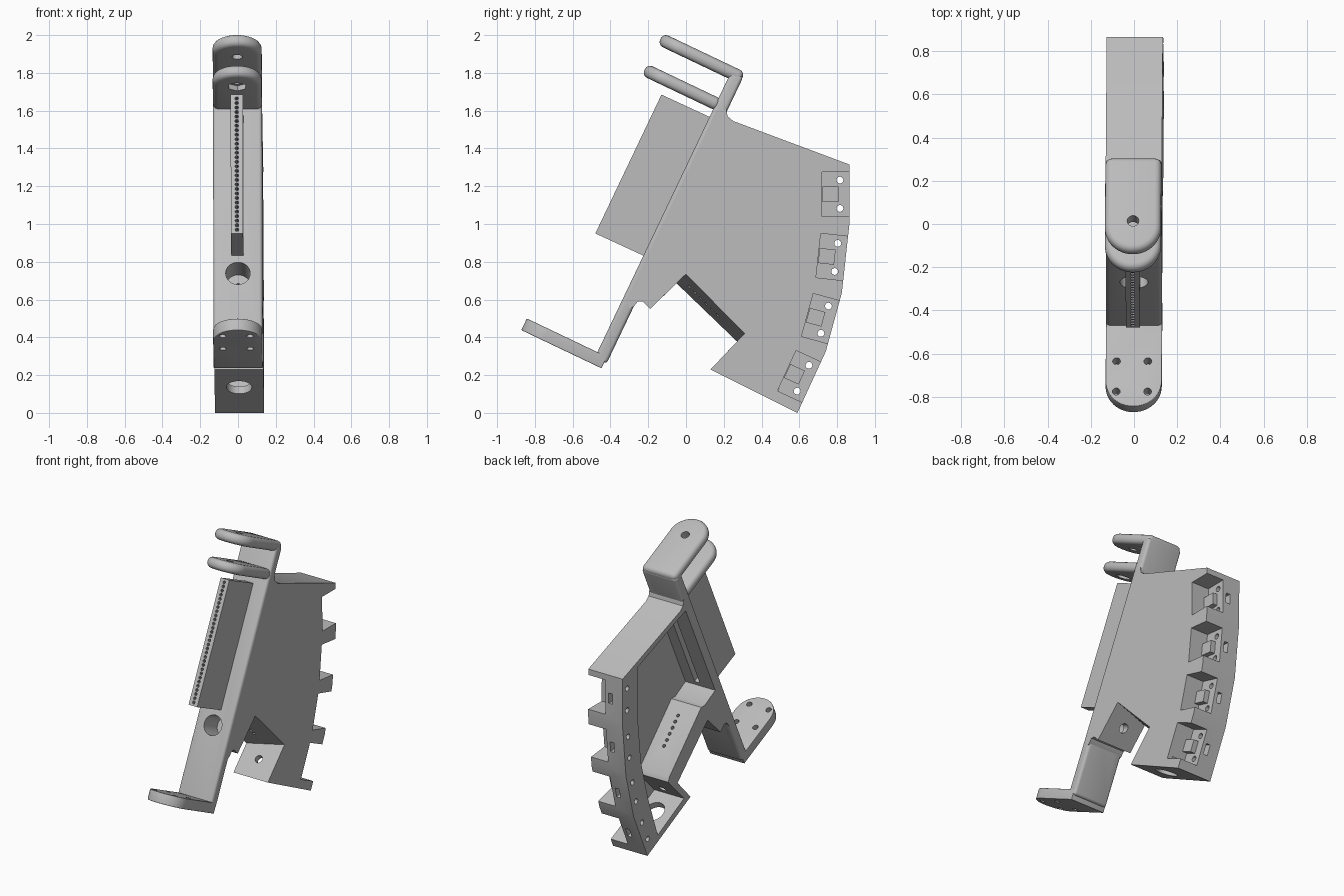
import bpy, bmesh, math
from mathutils import Vector, Matrix

if "Cube" in bpy.data.objects:
    bpy.data.objects.remove(bpy.data.objects["Cube"])

grey = bpy.data.materials.new("light grey")
grey.use_nodes = True
COLOUR = (0.5, 0.5, 0.5, 1)
grey.diffuse_color = COLOUR
grey.node_tree.nodes["Principled BSDF"].inputs["Base Color"].default_value = COLOUR

W = 0.13                                   # half width of the whole bracket
UP = Vector((0, 0.43, 0.903)).normalized()       # along the leaning spine
OUT = Vector((0, -0.903, 0.43)).normalized()     # forward, square to the spine
SIDE = Vector((1, 0, 0))
parts = []


def finish(name, bm, part=True):
    bmesh.ops.recalc_face_normals(bm, faces=bm.faces[:])
    mesh = bpy.data.meshes.new(name)
    bm.to_mesh(mesh)
    bm.free()
    ob = bpy.data.objects.new(name, mesh)
    bpy.context.collection.objects.link(ob)
    if part:
        mesh.materials.append(grey)
        parts.append(ob)
    else:
        ob.hide_render = True
    return ob


def loft(bm, low, high):
    a = [bm.verts.new(p) for p in low]
    b = [bm.verts.new(p) for p in high]
    bm.faces.new(a)
    bm.faces.new(b)
    for i in range(len(a)):
        j = (i + 1) % len(a)
        bm.faces.new((a[i], a[j], b[j], b[i]))


def prism(name, pts, x0, x1, other=None, part=True):
    bm = bmesh.new()
    loft(bm, [(x0, *p) for p in (other or pts)], [(x1, *p) for p in pts])
    return finish(name, bm, part)


def rods(centres, axis, r, length, n=20, stretch=1):
    """Cutter made of equal rods, widened across x by stretch."""
    axis = Vector(axis).normalized()
    turn = axis.to_track_quat('Z', 'Y').to_matrix().to_4x4()
    bm = bmesh.new()
    for c in centres:
        m = Matrix.Translation(c) @ Matrix.Diagonal((stretch, 1, 1, 1)) @ turn
        bmesh.ops.create_cone(bm, cap_ends=True, segments=n, radius1=r,
                              radius2=r, depth=length, matrix=m)
    return finish("cutter", bm, False)


def block(centre, along, across, size, part=False, name="cutter"):
    bm = bmesh.new()
    m = Matrix((SIDE, across, along)).transposed().to_4x4()
    m = Matrix.Translation(centre) @ m @ Matrix.Diagonal((*size, 1))
    bmesh.ops.create_cube(bm, size=1, matrix=m)
    return finish(name, bm, part)


def apply(ob, mod):
    with bpy.context.temp_override(object=ob, active_object=ob, selected_objects=[ob]):
        bpy.ops.object.modifier_apply(modifier=mod.name)


def cut(cutter, *targets):
    for ob in targets:
        mod = ob.modifiers.new("cut", 'BOOLEAN')
        mod.operation = 'DIFFERENCE'
        mod.solver = 'EXACT'
        mod.object = cutter
        apply(ob, mod)
    bpy.data.objects.remove(cutter)


def soften(ob, width, segments=4):
    mod = ob.modifiers.new("soften", 'BEVEL')
    mod.width, mod.segments = width, segments
    mod.limit_method, mod.angle_limit = 'ANGLE', math.radians(30)
    apply(ob, mod)


def tongue(name, base, length, thick, round_edge):
    """Plate leaning forward with a half round end."""
    base = Vector((0, *base))
    plan = [(-W, 0), (W, 0)]
    for i in range(25):
        a = math.pi * i / 24
        plan.append((W * math.cos(a), length - W + W * math.sin(a)))
    bm = bmesh.new()
    rim = [[base + SIDE * x + OUT * s + UP * h for x, s in plan]
           for h in (-thick / 2, thick / 2)]
    loft(bm, *rim)
    ob = finish(name, bm)
    soften(ob, round_edge)
    return ob


def spine_front(z):
    return (-0.47 + (z - 0.32) * 0.477, z)


# Hollow body: the notch is wider on the +x side
before = [(-0.31, 0.60), (-0.30, 0.55), (-0.275, 0.565), (-0.255, 0.59), (-0.23, 0.59), (-0.19, 0.55)]
after = [(0.13, 0.23), (0.59, 0), (0.74, 0.325), (0.825, 0.635), (0.865, 1.0), (0.865, 1.315),
         (0.25, 1.545), (0.22, 1.57), (0.213, 1.61), (0.16, 1.60)]
body = prism("body_shell", before + [(0, 0.735), (0.31, 0.42)] + after, -W, W,
             before + [(-0.05, 0.686), (0.27, 0.378)] + after)
cavity = [(-0.13, 0.86), (-0.02, 0.80), (0.02, 0.80), (0.36, 0.45), (0.37, 0.42), (0.20, 0.245),
          (0.48, 0.10), (0.585, 0.385), (0.665, 0.67), (0.705, 1.02), (0.705, 1.335),
          (0.24, 1.51), (0.19, 1.525)]
cut(prism("cutter", cavity, -0.3, 0.095, part=False), body)

# Spine
def offset(p, d):
    return (p[0] - OUT.y * d, p[1] - OUT.z * d)

low, high = spine_front(0.29), spine_front(1.81)
spine = prism("spine", [low, high, offset(high, 0.07), offset(low, 0.07)], -W, W)
soften(spine, 0.018)

# Front fin, hollow, with a row of fine holes
fin = prism("front_fin", [(0.14, 1.56), (-0.13, 1.685), (-0.48, 0.95), (-0.22, 0.83)], -0.035, 0.03)
slot = [(0.215, 1.467), (-0.11, 1.62), (-0.40, 1.02), (-0.05, 0.855)]
cut(prism("cutter", slot, -0.022, 0.017, part=False), fin, spine, body)
a, b = Vector((-0.003, -0.47, 0.97)), Vector((-0.003, -0.14, 1.665))
cut(rods([a.lerp(b, i / 29) for i in range(30)], OUT, 0.01, 0.2, 8), fin)

# Round hole through the lower spine, and the pivot hole in the notch
cut(rods([(0, -0.22, 0.715)], OUT, 0.065, 0.2, 32), spine, body)
cut(rods([(0, -0.1, 0.64)], OUT, 0.03, 0.25), body)
cut(rods([(0, 0.22, 0.32)], (0, 1, -1), 0.025, 0.16), body)
cut(rods([(0, 0.05 + 0.03 * i, 0.70 - 0.03 * i) for i in range(6)], (0, 1, 1), 0.011, 0.25, 12), body)

# Opening in the bottom wall
cut(rods([(0, 0.32, 0.135)], UP, 0.075, 0.16, 28, 0.9), body)

# Pockets along the rear edge, each with two cross holes and a clip
rear = after[1:6]
for lo, hi in zip(rear, rear[1:]):
    lo, hi = Vector((0, *lo)), Vector((0, *hi))
    along = (hi - lo).normalized()
    inward = Vector((0, -along.z, along.y))
    mid = (lo + hi) / 2
    cut(block(mid + inward * 0.02 + SIDE * 0.15, along, inward, (0.3, 0.25, 0.235)), body)
    cut(rods([mid + inward * 0.05 + along * s for s in (-0.075, 0.075)], SIDE, 0.018, 0.5, 16), body)
    cut(block(mid + SIDE * -0.04, along, inward, (0.03, 0.09, 0.07)), body)
    block(mid + inward * 0.10 + SIDE * 0.015, along, inward, (0.04, 0.085, 0.08), True, "pocket_clip")

# Two rounded prongs on top and the square edged foot below
top = tongue("top_prong", (0.298, 1.773), 0.48, 0.068, 0.03)
second = tongue("lower_prong", (0.178, 1.628), 0.44, 0.068, 0.03)
foot = tongue("foot_plate", (-0.433, 0.267), 0.47, 0.068, 0.004)
hole = Vector((0, 0.298, 1.773)) + OUT * 0.33
cut(rods([hole], UP, 0.027, 0.2), top)
hole = Vector((0, 0.178, 1.628)) + OUT * 0.30
cut(rods([hole], UP, 0.027, 0.2), second)
cut(rods([hole - UP * 0.04], UP, 0.05, 0.07, 6), second)
for s in (0.24, 0.395):
    spots = [Vector((x, -0.433, 0.267)) + OUT * s for x in (-0.08, 0.065)]
    cut(rods(spots, UP, 0.018, 0.2, 16), foot)

# Slight sideways lean of everything, then shading
for ob in parts:
    for v in ob.data.vertices:
        v.co.x += 0.006 * v.co.y - 0.005 * (v.co.z - 1)
bpy.ops.object.select_all(action='DESELECT')
for ob in parts:
    ob.select_set(True)
bpy.context.view_layer.objects.active = body
bpy.ops.object.shade_smooth_by_angle(angle=math.radians(30))
